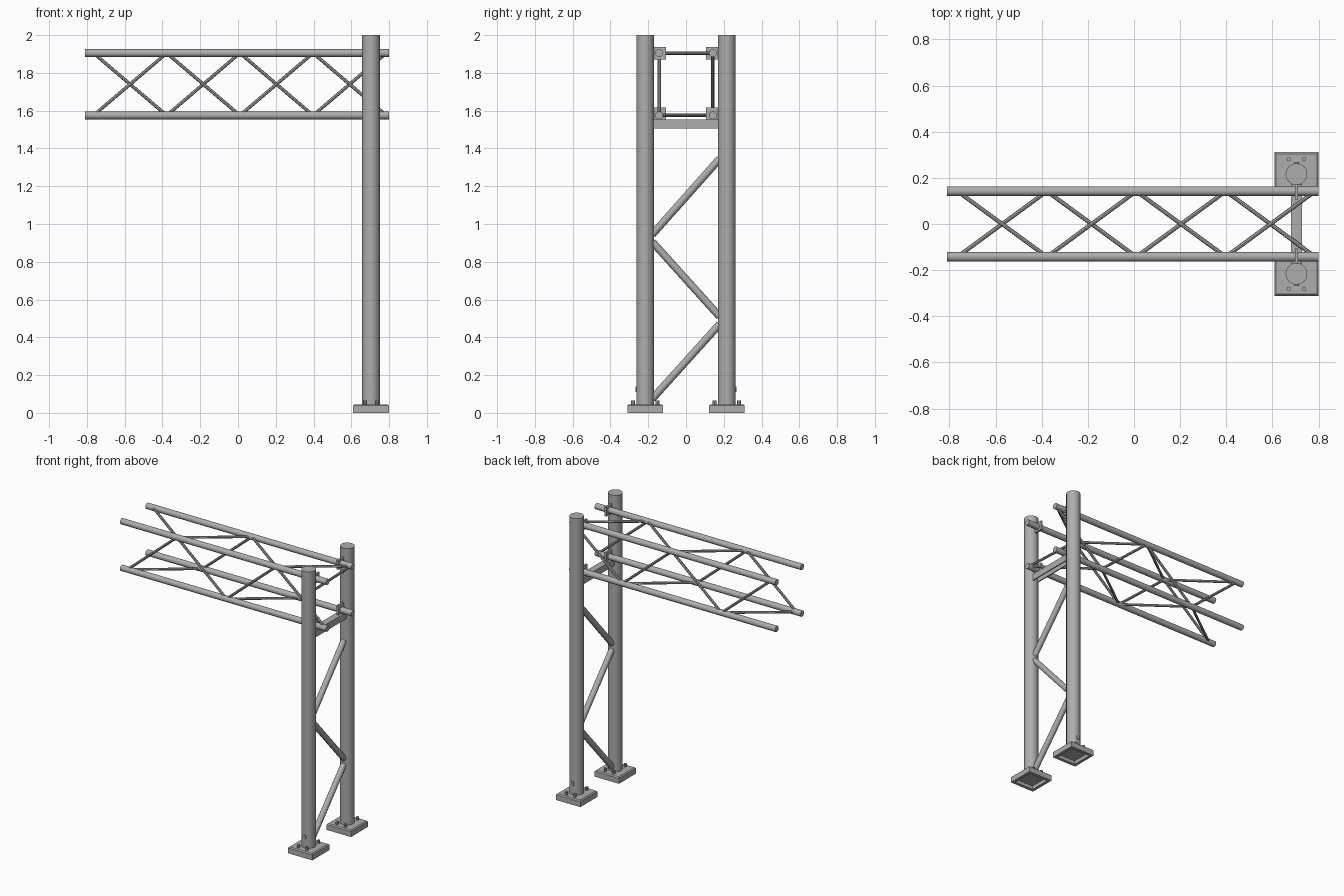
import bpy, bmesh, math
from mathutils import Vector

if "Cube" in bpy.data.objects:
    bpy.data.objects.remove(bpy.data.objects["Cube"], do_unlink=True)

steel = bpy.data.materials.new("galvanised grey")
steel.use_nodes = True
grey = (0.42, 0.42, 0.42, 1)
steel.diffuse_color = grey
steel.node_tree.nodes["Principled BSDF"].inputs["Base Color"].default_value = grey

POST_X, POST_Y, POST_R = 0.704, 0.216, 0.047
CHORD_Y, CHORD_R = 0.142, 0.021
LOW, HIGH = 1.575, 1.905


def finish(name, bm, smooth=False):
    bmesh.ops.recalc_face_normals(bm, faces=bm.faces)
    mesh = bpy.data.meshes.new(name)
    bm.to_mesh(mesh)
    bm.free()
    mesh.materials.append(steel)
    obj = bpy.data.objects.new(name, mesh)
    bpy.context.collection.objects.link(obj)
    if smooth:
        bpy.ops.object.select_all(action='DESELECT')
        obj.select_set(True)
        bpy.context.view_layer.objects.active = obj
        bpy.ops.object.shade_smooth_by_angle(angle=math.radians(40))
    return obj


def tube(name, a, b, radius, sides=16):
    a, b = Vector(a), Vector(b)
    bm = bmesh.new()
    bmesh.ops.create_cone(bm, cap_ends=True, segments=sides, radius1=radius,
                          radius2=radius, depth=(b - a).length)
    turn = (b - a).to_track_quat('Z', 'Y').to_matrix()
    bmesh.ops.rotate(bm, verts=bm.verts, matrix=turn)
    bmesh.ops.translate(bm, verts=bm.verts, vec=(a + b) / 2)
    return finish(name, bm, sides > 6)


def box_mesh(centre, size):
    bm = bmesh.new()
    bmesh.ops.create_cube(bm, size=1)
    bmesh.ops.scale(bm, verts=bm.verts, vec=size)
    bmesh.ops.translate(bm, verts=bm.verts, vec=centre)
    return bm


def prism(name, outline, direction):
    bm = bmesh.new()
    face = bm.faces.new([bm.verts.new(p) for p in outline])
    ext = bmesh.ops.extrude_face_region(bm, geom=[face])["geom"]
    moved = [v for v in ext if isinstance(v, bmesh.types.BMVert)]
    bmesh.ops.translate(bm, verts=moved, vec=direction)
    return finish(name, bm)


for side, s in (("front", -1), ("back", 1)):
    y = s * POST_Y
    tube(f"{side}_post", (POST_X, y, 0.03), (POST_X, y, 2), POST_R)

    # Footing with chamfered top edge and hollow underside
    bm = box_mesh((POST_X, y, 0.0225), (0.19, 0.19, 0.045))
    bm.normal_update()
    top = max(bm.faces, key=lambda f: f.calc_center_median().z)
    bmesh.ops.bevel(bm, geom=list(top.edges), offset=0.007, segments=1, affect='EDGES')
    under = min(bm.faces, key=lambda f: f.calc_center_median().z)
    bmesh.ops.inset_region(bm, faces=[under], thickness=0.03)
    inner = bmesh.ops.extrude_face_region(bm, geom=[under])["geom"]
    bmesh.ops.delete(bm, geom=[under], context='FACES_ONLY')
    bmesh.ops.translate(bm, vec=(0, 0, 0.025),
                        verts=[v for v in inner if isinstance(v, bmesh.types.BMVert)])
    finish(f"{side}_footing", bm)

    # Anchor bolts
    for i in (-1, 1):
        for j in (-1, 1):
            bx, by = POST_X + i * 0.033, y + j * 0.065
            tube(f"{side}_anchor_bolt", (bx, by, 0.04), (bx, by, 0.066), 0.01, 8)

    # Arched cover on the outer face of the post
    arch = [(POST_X - 0.01, 0.11), (POST_X + 0.01, 0.11)]
    arch += [(POST_X + 0.01 * math.cos(t * math.pi / 6),
              0.13 + 0.01 * math.sin(t * math.pi / 6)) for t in range(7)]
    prism(f"{side}_cover", [(x, s * 0.25, z) for x, z in arch], (0, s * 0.018, 0))

    # Chords with their clamp plates
    for level, z in (("lower", LOW), ("upper", HIGH)):
        cy = s * CHORD_Y
        tube(f"{side}_{level}_chord", (-0.81, cy, z), (0.8, cy, z), CHORD_R)
        cz = z + (0.01 if z == LOW else 0)
        finish(f"{side}_{level}_clamp",
               box_mesh((POST_X, cy, cz), (0.014, 0.07, 0.066)))

# Zigzag lattice on the four sides of the beam
nodes = [-0.765 + 0.3875 * i for i in range(5)]
corners = [(-CHORD_Y, LOW), (-CHORD_Y, HIGH), (CHORD_Y, HIGH), (CHORD_Y, LOW)]
for k, face in enumerate(("front", "top", "back", "bottom")):
    ends = [corners[k], corners[(k + 1) % 4]]
    if k % 2:
        ends.reverse()
    if face in ("back", "bottom"):
        ends = [corners[2], corners[3]] if face == "back" else [corners[0], corners[3]]
    for i in range(4):
        p, q = ends[i % 2], ends[(i + 1) % 2]
        tube(f"{face}_lattice", (nodes[i], *p), (nodes[i + 1], *q), 0.009, 8)

# Braces between the posts
for z0, z1, s in ((0.075, 0.47, 1), (0.51, 0.905, -1), (0.945, 1.345, 1)):
    tube("post_brace", (POST_X, -s * 0.178, z0), (POST_X, s * 0.178, z1), 0.02, 12)

# Channel carrying the beam
w, t, z0, z1 = 0.0235, 0.008, 1.505, 1.552
channel = [(-w, z0), (-w, z1), (w, z1), (w, z0),
           (w - t, z0), (w - t, z1 - t), (t - w, z1 - t), (t - w, z0)]
prism("cross_channel", [(POST_X + x, -0.172, z) for x, z in channel], (0, 0.344, 0))
